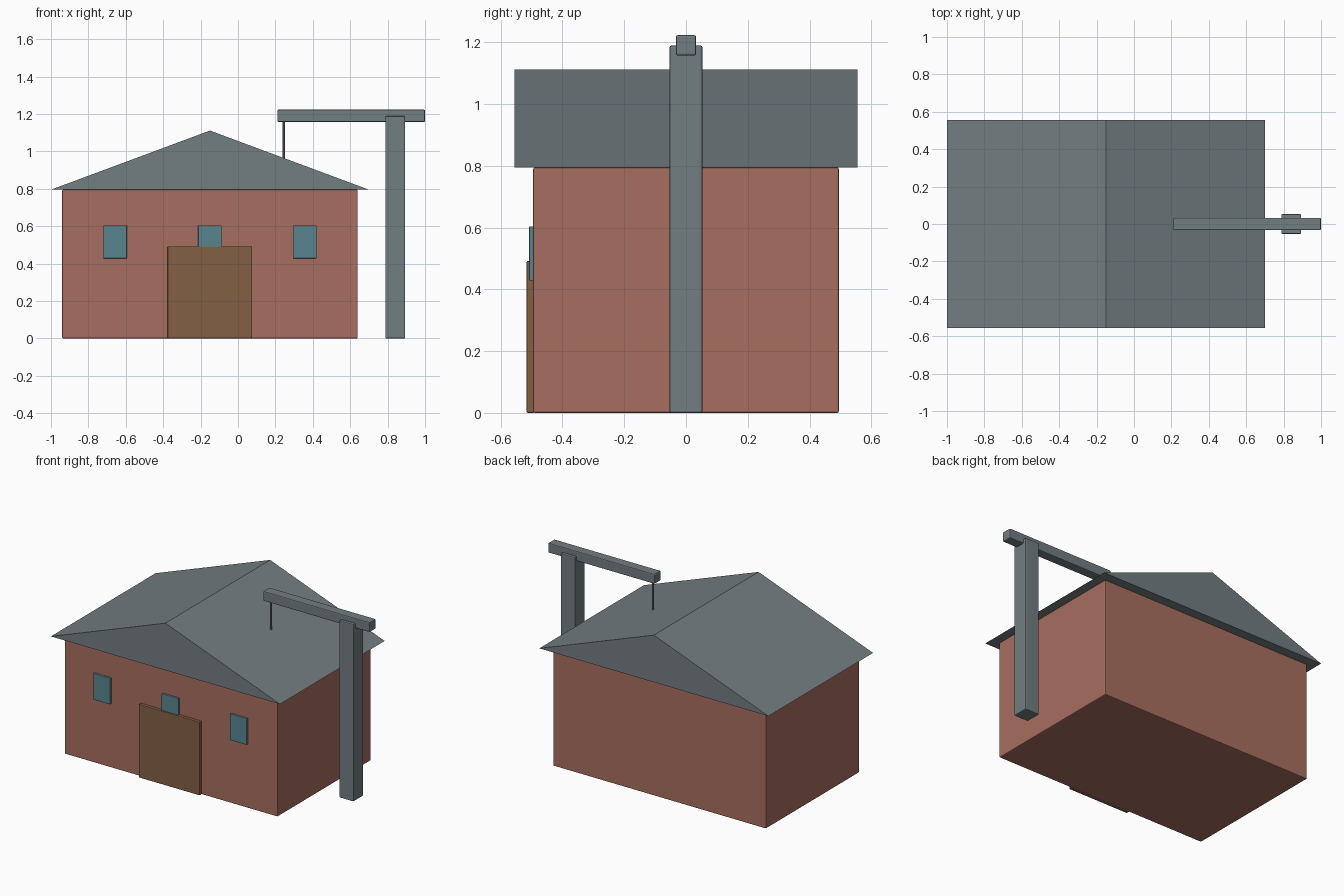
import bpy, bmesh
from mathutils import Matrix, Vector

if "Cube" in bpy.data.objects:
    bpy.data.objects.remove(bpy.data.objects["Cube"])


def material(name, rgb):
    m = bpy.data.materials.new(name)
    m.diffuse_color = (*rgb, 1)
    m.use_nodes = True
    m.node_tree.nodes["Principled BSDF"].inputs["Base Color"].default_value = m.diffuse_color
    return m


BRICK = material("brick red", (0.39, 0.155, 0.115))
GREY = material("slate grey", (0.17, 0.205, 0.22))
WOOD = material("door brown", (0.225, 0.115, 0.06))
GLASS = material("window teal", (0.095, 0.235, 0.268))


def finish(name, bm, mat):
    bmesh.ops.recalc_face_normals(bm, faces=bm.faces)
    me = bpy.data.meshes.new(name)
    bm.to_mesh(me)
    bm.free()
    me.materials.append(mat)
    ob = bpy.data.objects.new(name, me)
    bpy.context.collection.objects.link(ob)
    return ob


def box(name, lo, hi, mat, bevel=0.0):
    lo, hi = Vector(lo), Vector(hi)
    bm = bmesh.new()
    bmesh.ops.create_cube(bm, size=1, matrix=Matrix.Translation((lo + hi) / 2) @ Matrix.Diagonal((*(hi - lo), 1)))
    ob = finish(name, bm, mat)
    if bevel:
        mod = ob.modifiers.new("soft_edges", "BEVEL")
        mod.width = bevel
        mod.segments = 2
    return ob


# Brick building
box("walls", (-0.94, -0.495, 0), (0.64, 0.495, 0.795), BRICK, 0.006)

# Gabled roof: triangle profile extruded front to back
bm = bmesh.new()
tri = [bm.verts.new(p) for p in ((-1.0, -0.555, 0.795), (0.7, -0.555, 0.795), (-0.15, -0.555, 1.111))]
ext = bmesh.ops.extrude_face_region(bm, geom=[bm.faces.new(tri)], use_keep_orig=True)
bmesh.ops.translate(bm, vec=(0, 1.11, 0), verts=[g for g in ext["geom"] if isinstance(g, bmesh.types.BMVert)])
finish("roof", bm, GREY)

# Door and front windows
box("door", (-0.376, -0.516, 0), (0.076, -0.49, 0.492), WOOD, 0.004)
for side, x in (("left", -0.657), ("middle", -0.15), ("right", 0.357)):
    box("window_" + side, (x - 0.063, -0.508, 0.428), (x + 0.063, -0.49, 0.604), GLASS, 0.003)

# Crane: post, arm and hanging cable
box("crane_post", (0.788, -0.053, 0), (0.894, 0.053, 1.189), GREY, 0.006)
box("crane_arm", (0.21, -0.033, 1.157), (1.0, 0.033, 1.223), GREY, 0.006)
bm = bmesh.new()
bmesh.ops.create_cone(bm, cap_ends=True, segments=8, radius1=0.006, radius2=0.006, depth=0.24,
                      matrix=Matrix.Translation((0.245, 0, 1.05)))
finish("crane_cable", bm, GREY)
